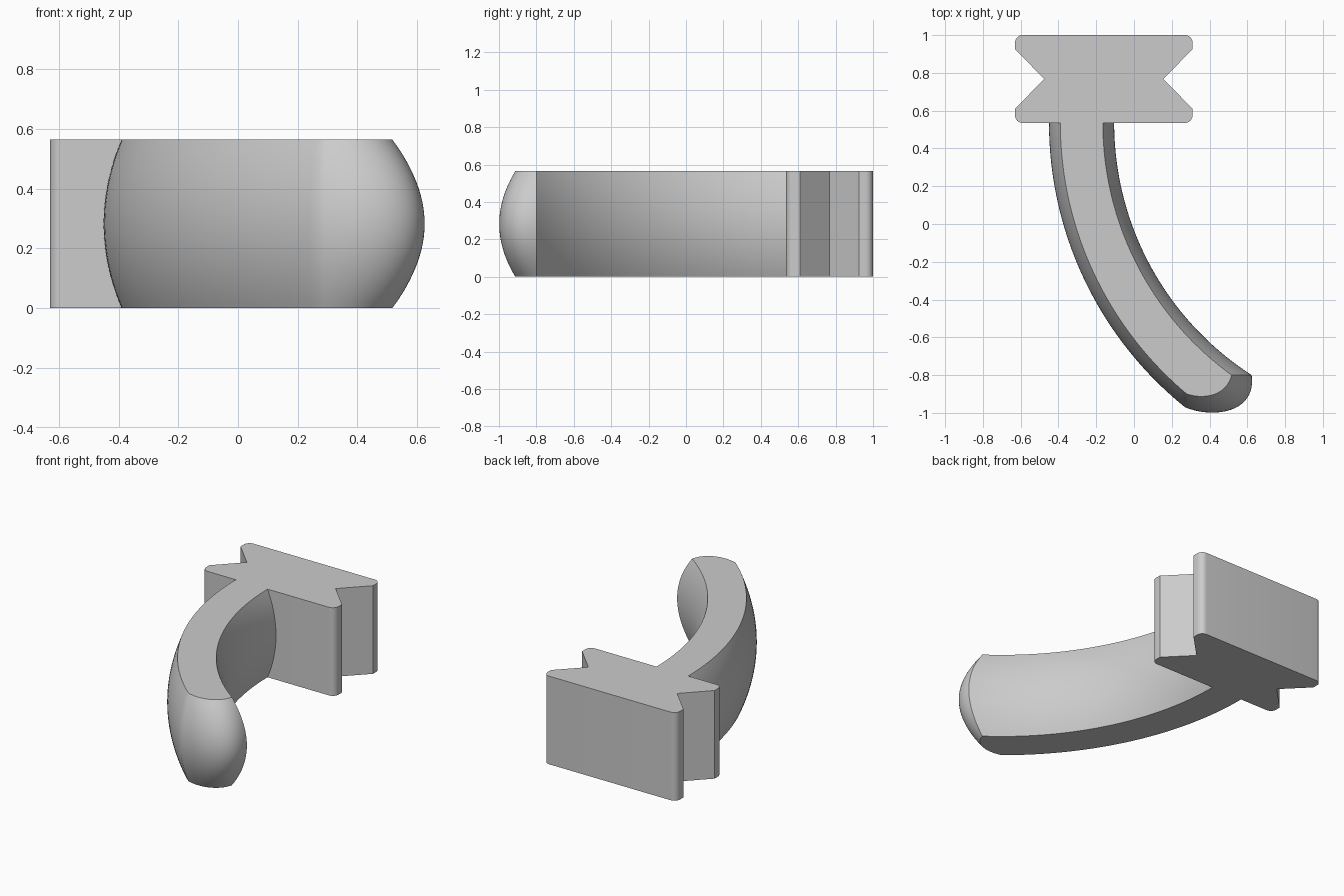
import bpy, bmesh, math
from mathutils import Vector
from mathutils.geometry import interpolate_bezier

HEIGHT = 0.565
CENTRE = Vector((1.483, 0.535))     # centre of the arm's sweep

if "Cube" in bpy.data.objects:
    bpy.data.objects.remove(bpy.data.objects["Cube"])

grey = bpy.data.materials.new("plain_grey")
grey.use_nodes = True
colour = (0.6, 0.6, 0.6, 1)
grey.diffuse_color = colour
grey.node_tree.nodes["Principled BSDF"].inputs["Base Color"].default_value = colour


def finish(bm, name):
    """Turn the bmesh into a shaded object."""
    bmesh.ops.recalc_face_normals(bm, faces=bm.faces)
    mesh = bpy.data.meshes.new(name)
    bm.to_mesh(mesh)
    bm.free()
    mesh.materials.append(grey)
    obj = bpy.data.objects.new(name, mesh)
    bpy.context.collection.objects.link(obj)
    bpy.ops.object.select_all(action="DESELECT")
    obj.select_set(True)
    bpy.context.view_layer.objects.active = obj
    bpy.ops.object.shade_smooth_by_angle(angle=math.radians(25))
    return obj


def sweep(radius, end_y, steps=40):
    """Arc from the block down to end_y."""
    last = math.asin((CENTRE.y - end_y) / radius)
    return [CENTRE - radius * Vector((math.cos(last * i / steps), math.sin(last * i / steps)))
            for i in range(steps + 1)]


def contour(outer_r, outer_y, inner_r, inner_y, handle_a, handle_b):
    """Outer arc, rounded tip, inner arc back to the block."""
    outer = sweep(outer_r, outer_y)
    inner = sweep(inner_r, inner_y)[::-1]
    tip = interpolate_bezier(outer[-1], Vector(handle_a), Vector(handle_b), inner[0], 25)
    return outer + [p.to_2d() for p in tip[1:-1]] + inner


# Curved arm: flat top and bottom, bulging sides and tip
flat = contour(1.873, -0.90, 1.648, -0.80, (0.37, -0.93), (0.49, -0.91))
wide = contour(1.933, -0.97, 1.588, -0.80, (0.42, -1.032), (0.65, -1.0))
levels = 24
bm = bmesh.new()
rings = []
for k in range(levels + 1):
    u = 2 * k / levels - 1
    bulge = 1 - u * u
    rings.append([bm.verts.new((*a.lerp(b, bulge), HEIGHT * k / levels))
                  for a, b in zip(flat, wide)])
for low, high in zip(rings, rings[1:]):
    for i in range(len(low) - 1):
        bm.faces.new((low[i], low[i + 1], high[i + 1], high[i]))
bm.faces.new(rings[0])
bm.faces.new(rings[-1])
finish(bm, "curved_arm")

# Mounting block: notched sides and rounded outer corners
MID_X, HALF, FRONT, BACK, ROUND = -0.16, 0.47, 0.535, 1.0, 0.04


def corner(y, turn):
    cy = y + ROUND * (1 if turn < 0 else -1)
    angles = [math.radians(turn + 90 * i / 8) for i in range(9)]
    return [(HALF - ROUND + ROUND * math.cos(a), cy + ROUND * math.sin(a)) for a in angles]


side = corner(FRONT, -90) + [(HALF, 0.61), (0.315, 0.768), (HALF, 0.925)] + corner(BACK, 0)
outline = side + [(-x, y) for x, y in reversed(side)]
bm = bmesh.new()
base = bm.faces.new([bm.verts.new((MID_X + x, y, 0)) for x, y in outline])
top = bmesh.ops.extrude_face_region(bm, geom=[base], use_keep_orig=True)["geom"]
bmesh.ops.translate(bm, vec=(0, 0, HEIGHT),
                    verts=[v for v in top if isinstance(v, bmesh.types.BMVert)])
finish(bm, "mounting_block")
